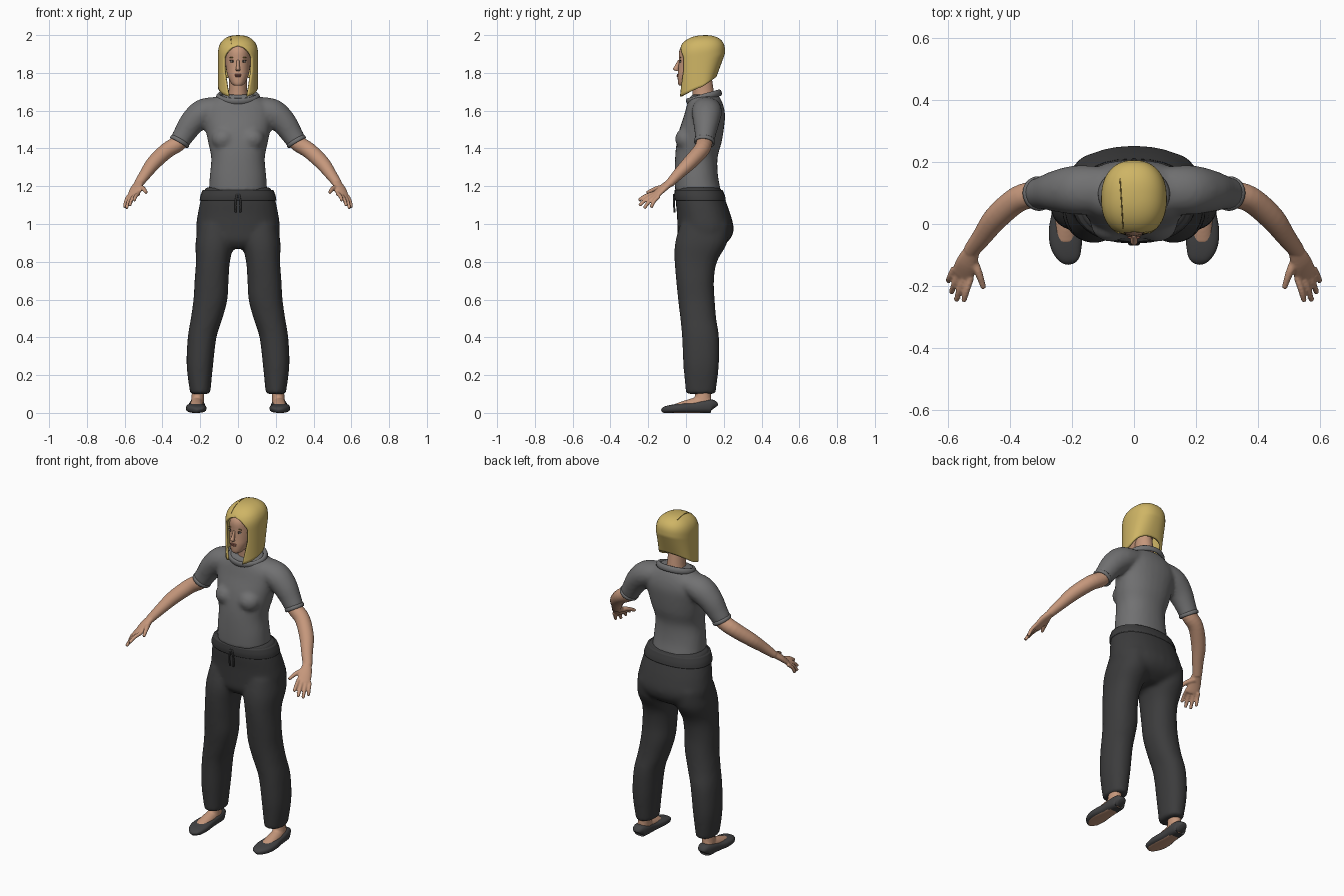
import bpy, bmesh, math
from mathutils import Vector, Matrix
from mathutils.bvhtree import BVHTree

cube = bpy.data.objects.get("Cube")
if cube:
    bpy.data.objects.remove(cube)


def material(name, r, g, b):
    m = bpy.data.materials.new(name)
    m.use_nodes = True
    m.diffuse_color = (r, g, b, 1)
    node = m.node_tree.nodes["Principled BSDF"]
    node.inputs["Base Color"].default_value = (r, g, b, 1)
    node.inputs["Roughness"].default_value = 0.8
    return m


SKIN = material("skin", .56, .31, .2)
HAIR = material("blonde hair", .62, .46, .13)
PART = material("hair parting", .25, .17, .04)
SHIRT = material("grey shirt", .165, .165, .168)
TROUSER = material("charcoal trousers", .045, .045, .046)
SHOE = material("dark shoe", .055, .055, .057)
LIP = material("lips", .36, .14, .1)
WHITE = material("eye white", .5, .45, .4)
DARK = material("eye dark", .03, .02, .015)


def spline(rows, steps=4):
    """Catmull-Rom interpolation of equal-length tuples."""
    ext = [rows[0]] + list(rows) + [rows[-1]]
    out = []
    for a, b, c, d in zip(ext, ext[1:], ext[2:], ext[3:]):
        for k in range(steps):
            t = k / steps
            out.append([q + t / 2 * (r - p + t * (2*p - 5*q + 4*r - s + t * (3*(q - r) + s - p)))
                        for p, q, r, s in zip(a, b, c, d)])
    return out + [list(rows[-1])]


def loft(bm, rows, ref=None, n=28, power=1):
    """Skin rings (x, y, z, ra, rb): level ones, or square to the path if ref is given."""
    rows = spline(rows)
    pts = [Vector(r[:3]) for r in rows]
    rings = []
    for i, r in enumerate(rows):
        u, v = Vector((1, 0, 0)), Vector((0, 1, 0))
        if ref:
            t = (pts[min(i + 1, len(pts) - 1)] - pts[max(i - 1, 0)]).normalized()
            u = Vector(ref)
            u = (u - t * u.dot(t)).normalized()
            v = t.cross(u)
        ring = []
        for k in range(n):
            c, s = math.cos(math.tau * k / n), math.sin(math.tau * k / n)
            c, s = (math.copysign(abs(w) ** power, w) for w in (c, s))
            ring.append(bm.verts.new(pts[i] + u * c * r[3] + v * s * r[4]))
        rings.append(ring)
    for a, b in zip(rings, rings[1:]):
        for k in range(n):
            bm.faces.new((a[k], a[k - 1], b[k - 1], b[k]))
    bm.faces.new(rings[0])
    bm.faces.new(rings[-1][::-1])


def body(bm, rows, power=1):
    """Level rings from (z, half width, front y, back y)."""
    loft(bm, [(0, (f + b) / 2, z, w, (b - f) / 2) for z, w, f, b in rows], power=power)


def blob(bm, centre, size):
    bmesh.ops.create_uvsphere(bm, u_segments=20, v_segments=12, radius=1,
                              matrix=Matrix.Translation(centre) @ Matrix.Diagonal((*size, 1)))


def finish(bm, name, mat, voxel=0, mirror=False, relax=4):
    bmesh.ops.recalc_face_normals(bm, faces=bm.faces)
    for f in bm.faces:
        f.smooth = True
    me = bpy.data.meshes.new(name)
    bm.to_mesh(me)
    ob = bpy.data.objects.new(name, me)
    bpy.context.collection.objects.link(ob)
    me.materials.append(mat)
    if mirror:
        ob.modifiers.new("mirror", 'MIRROR').use_mirror_merge = False
    if voxel:
        m = ob.modifiers.new("blend", 'REMESH')
        m.mode, m.voxel_size, m.use_smooth_shade = 'VOXEL', voxel, True
        m = ob.modifiers.new("relax", 'SMOOTH')
        m.factor, m.iterations = .5, relax
    return ob


def band(name, mat, loc, axis, major, minor, scale=(1, 1, 1)):
    bpy.ops.mesh.primitive_torus_add(major_radius=major, minor_radius=minor,
                                     major_segments=36, minor_segments=10, location=loc)
    ob = bpy.context.object
    ob.name, ob.scale = name, scale
    ob.rotation_euler = Vector(axis).to_track_quat('Z', 'Y').to_euler()
    ob.data.materials.append(mat)
    bpy.ops.object.shade_smooth()
    return ob


# Shirt: torso, bust and short sleeves blended together
bm = bmesh.new()
body(bm, [(1.17, .155, -.058, .187), (1.25, .15, -.06, .17), (1.35, .142, -.058, .167),
          (1.43, .158, -.05, .188), (1.5, .172, -.035, .2), (1.57, .185, -.012, .207),
          (1.62, .178, .002, .2), (1.66, .135, .015, .185), (1.685, .09, .03, .17)], .9)
for s in (1, -1):
    loft(bm, [(s*.1, .11, 1.615, .06, .075), (s*.18, .11, 1.59, .074, .08),
              (s*.24, .107, 1.54, .068, .07), (s*.285, .102, 1.475, .058, .056),
              (s*.313, .097, 1.43, .053, .05)], ref=(s, 0, 1))
    blob(bm, (s*.075, 0, 1.45), (.065, .058, .06))
finish(bm, "shirt", SHIRT, .011, relax=6)
band("collar", SHIRT, (0, .095, 1.672), (0, -.28, 1), .098, .013, (1.05, .88, 1.4))
for s, side in ((1, "left"), (-1, "right")):
    band(side + "_sleeve_cuff", SHIRT, (s*.309, .098, 1.437), (s*.5, -.1, -.85), .049, .007,
         (1, 1, 1.6))

# Trousers: hips and two loose legs
bm = bmesh.new()
body(bm, [(1.195, .172, -.05, .182), (1.13, .197, -.055, .207), (1.05, .214, -.048, .236),
          (.97, .222, -.045, .253), (.91, .2, -.04, .225), (.87, .1, -.01, .16)], .9)
for s in (1, -1):
    loft(bm, [(s*.12, .1, 1, .09, .13), (s*.124, .08, .9, .101, .138),
              (s*.133, .052, .8, .09, .112), (s*.14, .048, .7, .09, .1),
              (s*.146, .055, .6, .09, .097), (s*.166, .065, .5, .084, .095),
              (s*.19, .077, .4, .076, .098), (s*.202, .08, .25, .07, .094),
              (s*.2, .078, .1, .053, .078)], power=.9)
finish(bm, "trousers", TROUSER, .012, relax=6)
bm = bmesh.new()
body(bm, [(1.125, .203, -.06, .211), (1.15, .199, -.063, .206), (1.18, .187, -.06, .194)], .9)
finish(bm, "waistband", TROUSER)
bm = bmesh.new()
for s in (1, -1):
    loft(bm, [(s*.004, -.064, 1.16, .006, .005), (s*.014, -.064, 1.11, .005, .005),
              (s*.012, -.06, 1.06, .005, .005)], n=8)
finish(bm, "drawstring", TROUSER)

# Arms with hands
bm = bmesh.new()
loft(bm, [(.285, .102, 1.48, .042, .042), (.313, .097, 1.43, .043, .043),
          (.375, .08, 1.39, .042, .042), (.445, .02, 1.325, .04, .038),
          (.49, -.04, 1.265, .032, .03), (.527, -.088, 1.213, .026, .022)], ref=(1, .5, 0))
across = (.86, .5, -.1)
loft(bm, [(.52, -.08, 1.222, .024, .02), (.54, -.125, 1.187, .035, .018),
          (.552, -.16, 1.155, .037, .014), (.556, -.17, 1.147, .03, .011)], ref=across)
first, last = Vector((.526, -.172, 1.162)), Vector((.58, -.142, 1.147))
tips = [(.55, -.25, 1.125), (.574, -.247, 1.097), (.59, -.222, 1.083), (.6, -.185, 1.087)]
for i, tip in enumerate(tips):
    base, tip = first.lerp(last, i / 3), Vector(tip)
    mid = base.lerp(tip, .5) + Vector((.003, -.005, .004))
    loft(bm, [(*p, r, r) for p, r in ((base, .011), (mid, .0105), (tip, .009))], ref=across, n=12)
loft(bm, [(.526, -.105, 1.195, .016, .016), (.503, -.155, 1.188, .013, .013),
          (.485, -.208, 1.165, .009, .009)], ref=across, n=12)
finish(bm, "arms", SKIN, .005, mirror=True, relax=3)

# Feet, ankles and slip-on shoes
bm = bmesh.new()
loft(bm, [(.208, .09, .16, .035, .04), (.212, .09, .1, .033, .042), (.217, .085, .03, .036, .05)])
loft(bm, [(.218, .13, .04, .03, .035), (.218, .07, .042, .035, .042),
          (.22, 0, .034, .037, .033), (.22, -.06, .026, .034, .02)], ref=(1, 0, 0))
finish(bm, "feet", SKIN, .006, mirror=True)
bm = bmesh.new()
loft(bm, [(x, y, h / 2, w, h / 2) for y, x, w, h in (
    (.15, .218, .02, .05), (.138, .218, .036, .07), (.1, .218, .043, .068), (.04, .22, .045, .056),
    (-.02, .222, .053, .05), (-.07, .218, .051, .044), (-.11, .207, .035, .034),
    (-.124, .202, .016, .02))], ref=(1, 0, 0), power=.72)
shoes = finish(bm, "shoes", SHOE, mirror=True)
shoes.data.materials.append(SKIN)
for f in shoes.data.polygons:
    if f.normal.z < -.93 and f.center.y < .09:
        f.material_index = 1

# Neck and head with nose
bm = bmesh.new()
body(bm, [(1.62, .07, .03, .16), (1.68, .052, .035, .15), (1.75, .047, .03, .14),
          (1.82, .045, .03, .13)])
finish(bm, "neck", SKIN)
bm = bmesh.new()
body(bm, [(1.732, .018, -.035, .01), (1.745, .036, -.042, .05), (1.785, .055, -.044, .1),
          (1.82, .063, -.041, .14), (1.865, .068, -.038, .17), (1.915, .066, -.036, .175),
          (1.95, .052, -.012, .16), (1.98, .02, .04, .11)], .92)
face = BVHTree.FromBMesh(bm)
loft(bm, [(0, -.034, 1.868, .007, .008), (0, -.046, 1.84, .008, .012),
          (0, -.054, 1.82, .012, .015), (0, -.045, 1.81, .009, .009)])
finish(bm, "head", SKIN)


def on_face(x, z):
    return face.ray_cast(Vector((x, -1, z)), Vector((0, 1, 0)))[0]


# Painted-on facial features
for name, mat, x, z, size in (("eye_whites", WHITE, .029, 1.86, (.013, .004, .006)),
                              ("irises", DARK, .029, 1.86, (.006, .0055, .006)),
                              ("upper_lashes", DARK, .03, 1.866, (.015, .004, .0025)),
                              ("eyebrows", PART, .031, 1.881, (.016, .003, .0025))):
    bm = bmesh.new()
    blob(bm, on_face(x, z), size)
    finish(bm, name, mat, mirror=True)
bm = bmesh.new()
blob(bm, on_face(0, 1.79), (.021, .005, .004))
blob(bm, on_face(0, 1.783), (.017, .006, .005))
finish(bm, "lips", LIP)

# Bobbed hair: a dome split open around the face
bm = bmesh.new()
levels, around = 30, 56
grid = []
for i in range(levels + 1):
    t = (i / levels) ** 1.5
    r = (1 - max(0, 1 - t / .38) ** 2.6) ** .45
    opening = math.radians(42) * min(1, max(0, (t - .17) / .2)) ** .5
    opening -= math.radians(17) * max(0, (t - .6) / .4)
    row = []
    for k in range(around + 1):
        a = opening + (math.tau - 2 * opening) * k / around
        s, c = (math.copysign(abs(w) ** .88, w) for w in (math.sin(a), math.cos(a)))
        tuck = .045 * max(0, t - .45) * max(0, -c) * 1.8
        z = 2 - t * (2 - (1.725 - .055 * math.cos(a)))
        row.append(bm.verts.new((.106 * r * s, .082 - .124 * r * c - tuck + .02 * (1 - r), z)))
    grid.append(row)
for a, b in zip(grid, grid[1:]):
    for k in range(around):
        bm.faces.new((a[k], b[k], b[k + 1], a[k + 1]))
bmesh.ops.remove_doubles(bm, verts=bm.verts, dist=.0005)
crown = BVHTree.FromBMesh(bm)
hair = finish(bm, "hair", HAIR)
shell = hair.modifiers.new("thickness", 'SOLIDIFY')
shell.thickness, shell.offset = .012, -1

# Parting line on the crown
bm = bmesh.new()
line = [crown.ray_cast(Vector((-.035 - .01 * k / 6, -.015 + .027 * k, 3)), Vector((0, 0, -1)))[0]
        for k in range(7)]
loft(bm, [(*p, .002, .002) for p in line], ref=(1, 0, 0), n=8)
finish(bm, "hair_parting", PART)
